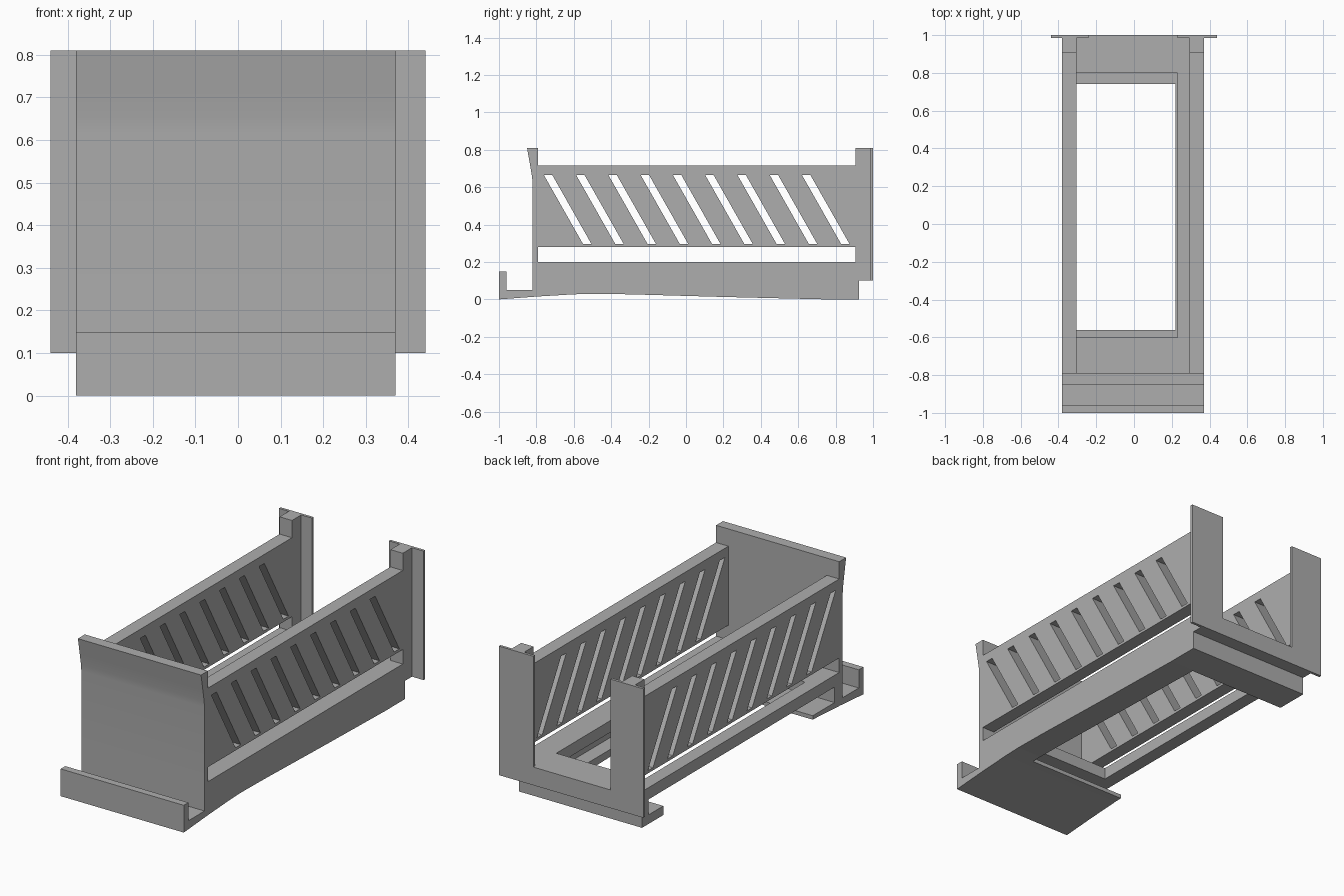
import bpy
import bmesh
from mathutils import Vector

cube = bpy.data.objects.get("Cube")
if cube:
    bpy.data.objects.remove(cube, do_unlink=True)

# One plain grey for the whole rack
grey = bpy.data.materials.new("plain_grey")
grey.use_nodes = True
colour = (0.42, 0.42, 0.42, 1)
grey.diffuse_color = colour
grey.node_tree.nodes["Principled BSDF"].inputs["Base Color"].default_value = colour

X0, X1 = -0.38, 0.37      # outer faces of the side walls
WALL = 0.075              # wall thickness
FLOOR, TOP = 0.2, 0.81    # floor and post heights
FRONT, BACK = -0.79, 0.905


def prism(name, outlines, start, end, axis="x"):
    """Extrude flat outlines, (y, z) along x or (x, z) along y."""
    bm = bmesh.new()
    for outline in outlines:
        if axis == "x":
            verts = [bm.verts.new((start, a, b)) for a, b in outline]
            shift = Vector((end - start, 0, 0))
        else:
            verts = [bm.verts.new((a, start, b)) for a, b in outline]
            shift = Vector((0, end - start, 0))
        face = bm.faces.new(verts)
        new = bmesh.ops.extrude_face_region(bm, geom=[face], use_keep_orig=True)["geom"]
        bmesh.ops.translate(bm, vec=shift, verts=[v for v in new if isinstance(v, bmesh.types.BMVert)])
    bmesh.ops.recalc_face_normals(bm, faces=bm.faces[:])
    mesh = bpy.data.meshes.new(name)
    bm.to_mesh(mesh)
    bm.free()
    mesh.materials.append(grey)
    obj = bpy.data.objects.new(name, mesh)
    bpy.context.collection.objects.link(obj)
    return obj


def rect(a0, a1, b0, b1):
    return [(a0, b0), (a1, b0), (a1, b1), (a0, b1)]


def cut(obj, cutter):
    """Subtract the cutter, then discard it."""
    cutter.hide_render = True
    mod = obj.modifiers.new("cut", "BOOLEAN")
    mod.operation = "DIFFERENCE"
    mod.solver = "EXACT"
    mod.object = cutter
    bpy.context.view_layer.objects.active = obj
    bpy.ops.object.modifier_apply(modifier=mod.name)
    bpy.data.objects.remove(cutter, do_unlink=True)


# Base with a gently arched underside and an upturned front lip
base = prism("base", [[
    (-1, 0), (-0.8, 0.015), (-0.6, 0.027), (-0.5, 0.03), (-0.3, 0.027),
    (0.2, 0.013), (0.75, 0), (0.925, 0), (0.925, 0.1), (0.985, 0.1),
    (0.985, FLOOR), (-0.82, FLOOR), (-0.82, 0.05), (-0.96, 0.05),
    (-0.96, 0.15), (-1, 0.15)]], X0, X1)

# Floor opening, side-loading cavity and underside opening
cut(base, prism("cavity_cutter", [rect(-0.75, 0.87, 0.05, 0.135)], -0.5, 0.3))
cut(base, prism("floor_cutter", [rect(-0.6, 0.8, 0.1, 0.3)], X0 + WALL, 0.23))
cut(base, prism("underside_cutter", [rect(-0.56, 0.74, -0.1, 0.09)], -0.5, 0.22))

# Side walls: raised rear post, long gap above the floor, slanted slits
wall_outline = [(FRONT, 0.28), (BACK, 0.28), (BACK, FLOOR), (0.985, FLOOR),
                (0.985, TOP), (BACK, TOP), (BACK, 0.715), (FRONT, 0.715)]
slits = []
for i in range(9):
    y = -0.76 + i * 0.1725
    slits.append([(y, 0.665), (y + 0.045, 0.665), (y + 0.255, 0.295), (y + 0.21, 0.295)])
for name, x in (("right_wall", X0), ("left_wall", X1 - WALL)):
    wall = prism(name, [wall_outline], x, x + WALL)
    cut(wall, prism("slit_cutter", slits, x - 0.05, x + WALL + 0.05))

# Front panel flaring out towards its top edge
panel = prism("front_panel", [[
    (-0.82, FLOOR), (FRONT, FLOOR), (FRONT, TOP), (-0.85, TOP),
    (-0.834, 0.72), (-0.823, 0.655), (-0.82, 0.62)]], X0, X1)
bpy.ops.object.select_all(action="DESELECT")
panel.select_set(True)
bpy.context.view_layer.objects.active = panel
bpy.ops.object.shade_smooth_by_angle()

# U-shaped rear flange
prism("rear_flange", [[
    (-0.44, 0.1), (0.44, 0.1), (0.44, TOP), (0.23, TOP), (0.23, FLOOR),
    (-0.24, FLOOR), (-0.24, TOP), (-0.44, TOP)]], 0.985, 1, axis="y")
